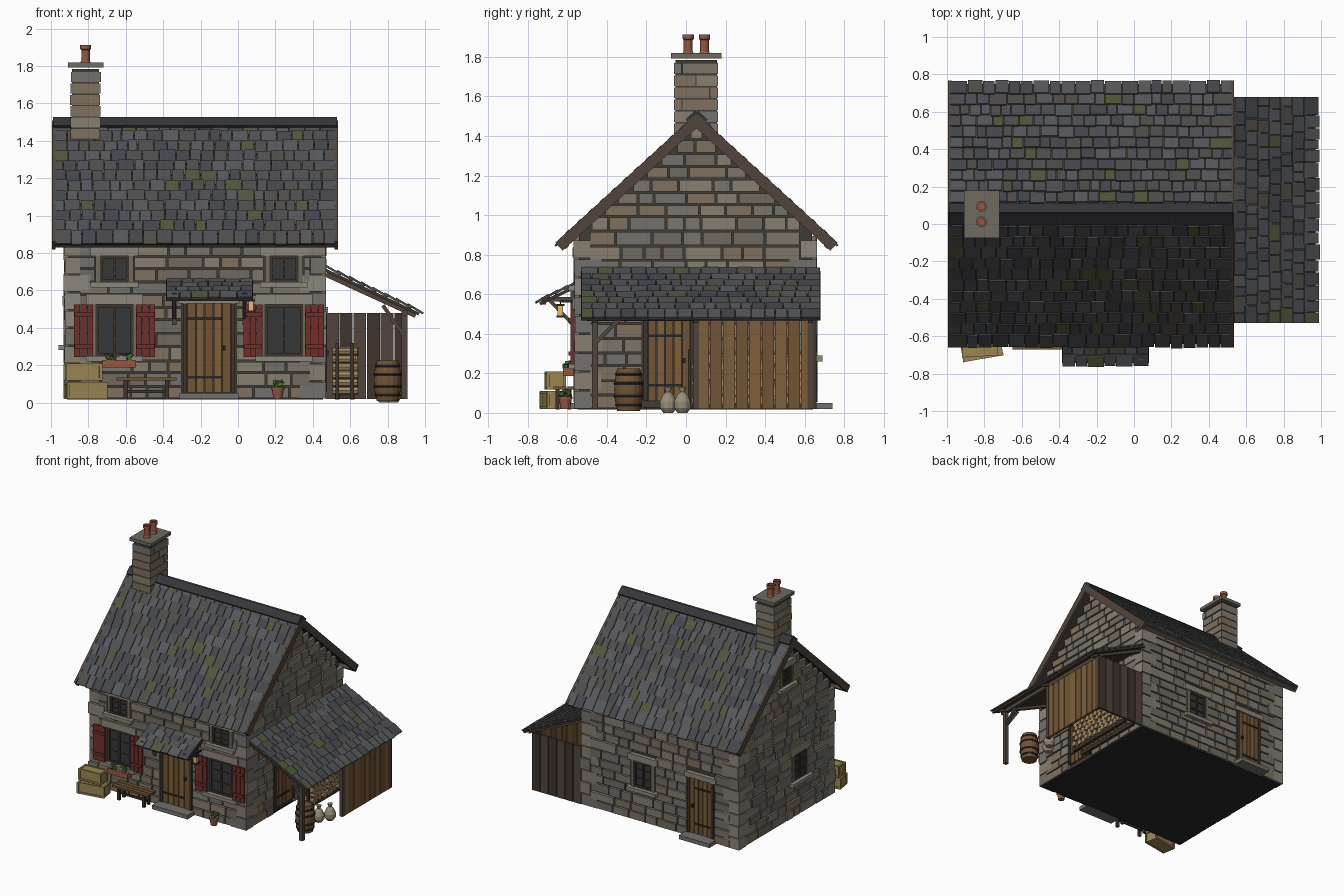
import bpy, bmesh, math, random
from mathutils import Matrix, Vector, Euler

if "Cube" in bpy.data.objects:
    bpy.data.objects.remove(bpy.data.objects["Cube"])
random.seed(7)
U = random.uniform
COL = dict(
    st0=(.20, .18, .145), st1=(.16, .145, .12), st2=(.24, .21, .165), st3=(.17, .165, .15), st4=(.21, .165, .115),
    pale=(.27, .245, .20), mortar=(.05, .043, .035), floor=(.02, .02, .02),
    sl0=(.075, .08, .09), sl1=(.06, .063, .075), sl2=(.095, .098, .105), sl3=(.08, .075, .07), moss=(.085, .095, .045),
    ridge=(.035, .037, .042), timber=(.085, .06, .045), dark=(.05, .035, .025), wood=(.21, .115, .045),
    wood2=(.17, .09, .035), iron=(.02, .02, .022), glass=(.035, .038, .042), red=(.17, .028, .025),
    crate=(.33, .24, .085), clay=(.30, .10, .06), leaf=(.07, .15, .04), log=(.38, .25, .13), sack=(.32, .27, .19), glow=(.8, .5, .2))
MATS = {}
for k, c in COL.items():
    MATS[k] = bpy.data.materials.new(k)
    MATS[k].diffuse_color = (*c, 1)
STONES = ['st0', 'st1', 'st2', 'st3', 'st4']
SLATES = ['sl0', 'sl1', 'sl2', 'sl3'] * 4 + ['moss']
I = Matrix()

def frame(o, u, v, w):
    m = Matrix((u, v, w)).transposed().to_4x4()
    m.translation = o
    return m

def box(P, c, s, m, M=I, r=(0, 0, 0)):
    P.append((M @ Matrix.Translation(c) @ Euler(r).to_matrix().to_4x4() @ Matrix.Diagonal((*s, 1)), m))

def beam(P, a, b, t, m, M=I):
    a, b = Vector(a), Vector(b)
    q = (b - a).to_track_quat('Z', 'Y').to_matrix().to_4x4()
    P.append((M @ Matrix.Translation((a + b) / 2) @ q @ Matrix.Diagonal((t, t, (b - a).length, 1)), m))

def finish(bm, name, mats):
    bmesh.ops.recalc_face_normals(bm, faces=bm.faces)
    me = bpy.data.meshes.new(name)
    bm.to_mesh(me)
    for k in mats:
        me.materials.append(MATS[k])
    ob = bpy.data.objects.new(name, me)
    bpy.context.collection.objects.link(ob)
    return ob

def build(P, name):
    bm, mats = bmesh.new(), sorted({m for _, m in P})
    for M, m in P:
        v = [bm.verts.new(M @ Vector((x, y, z))) for x in (-.5, .5) for y in (-.5, .5) for z in (-.5, .5)]
        for f in ((0, 1, 3, 2), (4, 6, 7, 5), (0, 4, 5, 1), (2, 3, 7, 6), (0, 2, 6, 4), (1, 5, 7, 3)):
            bm.faces.new([v[i] for i in f]).material_index = mats.index(m)
    return finish(bm, name, mats)

def lathe(name, prof, M, mat, n=14):
    bm = bmesh.new()
    rings = [[bm.verts.new(M @ Vector((r * math.cos(2 * math.pi * i / n), r * math.sin(2 * math.pi * i / n), z)))
              for i in range(n)] for r, z in prof]
    for a, b in zip(rings, rings[1:]):
        for i in range(n):
            bm.faces.new((a[i], a[(i + 1) % n], b[(i + 1) % n], b[i]))
    bm.faces.new(rings[0])
    bm.faces.new(rings[-1])
    return finish(bm, name, [mat])

def at(x, y, z):
    return Matrix.Translation((x, y, z))

# wall frames: along wall, outward, up
X, Y, Z = Vector((1, 0, 0)), Vector((0, 1, 0)), Vector((0, 0, 1))
FRONT, BACK = frame((0, -.55, 0), X, -Y, Z), frame((0, .645, 0), X, Y, Z)
LEFT, RIGHT = frame((-.915, 0, 0), Y, -X, Z), frame((.455, 0, 0), Y, X, Z)

# mortar core: extruded gable profile
bm = bmesh.new()
prof = [(-.542, .02), (.637, .02), (.637, .93), (.053, 1.455), (-.542, .93)]
face = bm.faces.new([bm.verts.new((-.907, y, z)) for y, z in prof])
ext = bmesh.ops.extrude_face_region(bm, geom=[face])
bmesh.ops.translate(bm, vec=(1.354, 0, 0), verts=[g for g in ext['geom'] if isinstance(g, bmesh.types.BMVert)])
finish(bm, 'wall_core', ['mortar'])
P = []
box(P, (-.23, .0475, .022), (1.37, 1.19, .01), 'floor')
build(P, 'floor_plate')

def wall(name, M, a, b, top, holes):
    P, z = [], .02
    while z < top - .02:
        h = min(U(.06, .078), top - z)
        lo, hi, zc = a, b, z + h / 2
        if z + h > .9:
            half = (1.475 - z - h) * 1.106
            lo, hi = max(a, .053 - half), min(b, .053 + half)
        segs = [(lo, hi)]
        for u0, u1, z0, z1 in holes:
            if z0 < zc < z1:
                segs = [s for p, q in segs for s in ((p, min(q, u0)), (max(p, u1), q)) if s[1] - s[0] > .015]
        for p, q in segs:
            while q - p > .01:
                l = U(.08, .2)
                if q - p - l < .06:
                    l = q - p
                box(P, (p + l / 2, U(-.003, .003), zc), (l - .01, .028, h - .01), random.choice(STONES), M)
                p += l
        z += h
    build(P, name)

def window(name, M, u, z0, z1, w, lintel=.05):
    P, h, zc = [], z1 - z0, (z0 + z1) / 2
    box(P, (u, -.003, zc), (w, .012, h), 'glass', M)
    for s in (-1, 1):
        box(P, (u + s * (w / 2 - .008), .005, zc), (.016, .02, h), 'dark', M)
        box(P, (u, .005, zc + s * (h / 2 - .008)), (w, .02, .016), 'dark', M)
        box(P, (u + s * (w / 2 + .012), .004, zc), (.024, .03, h), 'st1', M)
    box(P, (u, .004, zc), (.01, .016, h), 'dark', M)
    for k in (-1, 1):
        box(P, (u, .004, zc + k * h / 6), (w, .014, .008), 'dark', M)
    box(P, (u, .006, z1 + lintel / 2), (w + .1, .036, lintel), 'pale', M)
    box(P, (u, .015, z0 - .015), (w + .1, .06, .028), 'pale', M)
    build(P, name)
    return (u - w / 2 - .025, u + w / 2 + .025, z0 - .02, z1 + lintel)

def door(name, M, u, w, z0, z1, step=True):
    P, zc, n = [], (z0 + z1) / 2, 5
    for i in range(n):
        box(P, (u + (i - 2) * w / n, 0, zc), (w / n - .005, .024, z1 - z0), 'wood' if i % 2 else 'wood2', M)
    for z in (z0 + .08, z1 - .08):
        box(P, (u - .02, .014, z), (w * .8, .008, .014), 'iron', M)
    box(P, (u + w * .35, .018, zc), (.014, .02, .025), 'iron', M)
    for s in (-1, 1):
        box(P, (u + s * (w / 2 + .011), .004, zc), (.022, .032, z1 - z0), 'dark', M)
    box(P, (u, .008, z1 + .02), (w + .09, .036, .04), 'pale', M)
    if step:
        box(P, (u, .045, .035), (w + .08, .1, .032), 'st3', M)
    build(P, name)
    return (u - w / 2 - .025, u + w / 2 + .025, 0, z1 + .04)

# openings and stone walls
fh = [door('front_door', FRONT, -.155, .235, .055, .53)]
for i, u in enumerate((-.66, .245)):
    fh.append(window(f'front_lower_window_{i}', FRONT, u, .25, .525, .205, .055))
    fh.append(window(f'front_upper_window_{i}', FRONT, u, .645, .785, .155))
    P = []
    for s in (-1, 1):
        c = u + s * .165
        for k in (-1, 0, 1):
            box(P, (c + k * .035, .026, .385), (.032, .016, .28), 'red', FRONT)
        for z in (.3, .47):
            box(P, (c, .038, z), (.098, .01, .022), 'red', FRONT)
    build(P, f'shutters_{i}')
wall('front_wall_stones', FRONT, -.85, .39, .9, fh)
wall('back_wall_stones', BACK, -.85, .39, .9,
     [door('back_door', BACK, -.59, .19, .055, .5), window('back_window', BACK, -.08, .29, .5, .16)])
wall('left_gable_stones', LEFT, -.49, .58, 1.46,
     [window('left_window', LEFT, -.12, .31, .52, .16), window('left_attic_window', LEFT, .053, 1.12, 1.26, .12)])
wall('right_gable_stones', RIGHT, -.49, .58, 1.46, [door('side_door', RIGHT, -.085, .215, .06, .47, False)])

# corner quoins, alternating long and short
P = []
for cx, sx in ((-.93, 1), (.47, -1)):
    for cy, sy in ((-.565, 1), (.66, -1)):
        for i in range(9):
            a, b = ((.14, .085), (.085, .14))[i % 2]
            j = U(-.004, .004)
            box(P, (cx + sx * a / 2 + j, cy + sy * b / 2 + j, .067 + i * .095), (a, b, .088), random.choice(['pale', 'st2', 'st3']))
build(P, 'corner_quoins')

def slates(name, M, width, length, rows, sw=(.05, .095)):
    P, d = [], length / rows
    box(P, (width / 2, length / 2, -.012), (width, length, .016), 'dark', M)
    for r in range(rows):
        u = 0
        while u < width - .001:
            w = U(*sw)
            if width - u - w < .04:
                w = width - u
            box(P, (u + w / 2, (r + .5) * d + .006 + U(-.005, .005), .006), (w - .004, d + .02, .011),
                random.choice(SLATES), M, (-.1, 0, 0))
            u += w
    build(P, name)

# main roof
for name, s in (('front', -1), ('back', 1)):
    dn = Vector((0, s * .7, -.64)).normalized()
    slates(name + '_roof_slates', frame((-.985, .053, 1.495), X, dn, Vector((0, s * .64, .7)).normalized()), 1.51, .945, 12)
P = []
for s in (-1, 1):
    dn = Vector((0, s * .7, -.64)).normalized()
    M = frame((0, .053, 1.495), X, dn, Vector((0, s * .64, .7)).normalized())
    for x in (-.985, .525):
        box(P, (x, .475, -.014), (.02, .96, .055), 'timber', M)
    box(P, (-.23, .925, -.03), (1.5, .025, .03), 'timber', M)
build(P, 'bargeboards')
P = []
for s in (-1, 1):
    box(P, (-.23, .053 + s * .026, 1.498), (1.52, .065, .018), 'ridge', I, (-s * .74, 0, 0))
box(P, (-.23, .053, 1.51), (1.52, .025, .018), 'ridge')
build(P, 'ridge_cap')

# chimney
P = []
box(P, (-.815, .052, 1.55), (.145, .21, .47), 'mortar')
for i in range(7):
    z, j = 1.375 + i * .061, U(-.003, .003)
    k = (-.02, .12, .05)[i % 3]
    for a, b in ((-.063, k), (k, .166)):
        box(P, (-.815 + j, (a + b) / 2, z), (.16, b - a - .006, .054), random.choice(STONES))
box(P, (-.815, .052, 1.806), (.19, .255, .026), 'st1')
build(P, 'chimney_stack')
for i, y in enumerate((.011, .094)):
    lathe(f'chimney_pot_{i}', [(.029, 1.815), (.023, 1.83), (.023, 1.885), (.029, 1.89), (.029, 1.912), (.018, 1.912), (.018, 1.86)],
          at(-.815, y, 0), 'clay')

# lean-to shed
slates('shed_roof_slates', frame((.47, -.53, .72), Y, Vector((.905, 0, -.425)), Vector((.425, 0, .905))), 1.21, .555, 8)
P = []
for i in range(9):
    box(P, (.893, .085 + i * .066, .25), (.02, .061, .46), ('wood', 'wood2')[i % 2])
for i in range(6):
    box(P, (.505 + i * .073, .65, .25), (.068, .018, .46), 'dark' if i % 2 else 'timber')
build(P, 'shed_plank_walls')
P = []
for y in (-.46, .05, .63):
    box(P, (.89, y, .255), (.03, .03, .47), 'timber')
    beam(P, (.47, y, .685), (.95, y, .465), .025, 'timber')
box(P, (.89, .075, .48), (.03, 1.15, .03), 'timber')
beam(P, (.885, -.46, .36), (.775, -.46, .52), .02, 'timber')
beam(P, (.89, -.45, .36), (.89, -.34, .47), .02, 'timber')
build(P, 'shed_frame')

# firewood on a rack
for r in range(6):
    for i in range(12):
        c = .022
        lathe(f'log_{r}_{i}', [(c, 0), (c, U(.12, .14))],
              at(.505, .05 + i * .047 + (r % 2) * .022, .065 + r * .042) @ Matrix.Rotation(math.pi / 2, 4, 'Y'), 'log', 8)
P = []
for x in (.53, .61):
    box(P, (x, .33, .03), (.025, .6, .025), 'dark')
    box(P, (x, .018, .17), (.02, .014, .3), 'dark')
build(P, 'log_rack')

# barrel and sacks
lathe('barrel', [(.058, .01), (.07, .07), (.073, .118), (.07, .165), (.058, .225), (.05, .225), (.05, .215)], at(.8, -.29, 0), 'wood2', 16)
for i, (r, z) in enumerate(((.066, .04), (.073, .085), (.073, .15), (.066, .195))):
    lathe(f'barrel_hoop_{i}', [(r, z - .008), (r + .003, z), (r, z + .008)], at(.8, -.29, 0), 'iron', 16)
for i, (x, y) in enumerate(((.78, -.09), (.83, -.018))):
    lathe(f'sack_{i}', [(.025, .0), (.042, .025), (.043, .055), (.028, .09), (.012, .105), (.02, .13)], at(x, y, 0), 'sack', 12)

# porch canopy with brackets and lantern
slates('porch_slates', frame((-.385, -.55, .655), X, Vector((0, -.9, -.43)).normalized(), Vector((0, -.43, .9)).normalized()), .465, .215, 4)
P = []
for x in (-.34, .035):
    box(P, (x, -.572, .515), (.024, .024, .2), 'timber')
    box(P, (x, -.645, .575), (.024, .17, .022), 'timber')
    beam(P, (x, -.575, .45), (x, -.69, .57), .018, 'timber')
box(P, (-.153, -.72, .56), (.44, .022, .022), 'timber')
build(P, 'porch_brackets')
P = []
box(P, (.07, -.635, .515), (.028, .028, .05), 'glow')
for z in (.487, .545):
    box(P, (.07, -.635, z), (.04, .04, .01), 'iron')
box(P, (.07, -.6, .562), (.01, .08, .01), 'iron')
box(P, (.07, -.635, .555), (.006, .006, .02), 'iron')
build(P, 'lantern')

# bench
P = []
for y in (-.655, -.62, -.585):
    box(P, (-.49, y, .125), (.32, .03, .016), 'wood2')
for x in (-.6, -.38):
    for y in (-.65, -.59):
        box(P, (x, y, .068), (.022, .02, .1), 'dark')
box(P, (-.49, -.62, .06), (.24, .014, .016), 'dark')
build(P, 'bench')

# stacked crates
P = []
for x, y, z, w, d, a in ((-.815, -.665, .065, .215, .11, .17), (-.825, -.66, .163, .19, .095, .05)):
    M = at(x, y, z) @ Matrix.Rotation(a, 4, 'Z')
    box(P, (0, 0, 0), (w - .012, d - .012, .08), 'crate', M)
    for sz in (-1, 1):
        for s in (-1, 1):
            box(P, (0, s * (d / 2 - .005), sz * .038), (w, .012, .014), 'crate', M)
            box(P, (s * (w / 2 - .006), 0, sz * .038), (.014, d, .014), 'crate', M)
            box(P, (s * (w / 2 - .006), sz * (d / 2 - .005), 0), (.016, .014, .088), 'crate', M)
build(P, 'crates')

# flower box and potted plant
P = []
box(P, (-.635, -.595, .208), (.18, .055, .042), 'clay')
for i in range(26):
    box(P, (-.635 + U(-.08, .08), -.595 + U(-.022, .022), .238 + U(-.01, .015)), (.022, .016, .018), 'leaf', I, (U(0, 3), U(0, 3), 0))
for i in range(14):
    box(P, (.213 + U(-.022, .022), -.61 + U(-.022, .022), .095 + U(-.012, .02)), (.022, .016, .018), 'leaf', I, (U(0, 3), U(0, 3), 0))
build(P, 'flower_box_and_leaves')
lathe('plant_pot', [(.024, .02), (.032, .07), (.037, .07), (.037, .084), (.028, .084)], at(.213, -.61, 0), 'clay', 12)

for m in bpy.data.materials:
    if m.users and not m.is_grease_pencil:
        m.use_nodes = True
        m.node_tree.nodes["Principled BSDF"].inputs["Base Color"].default_value = m.diffuse_color
